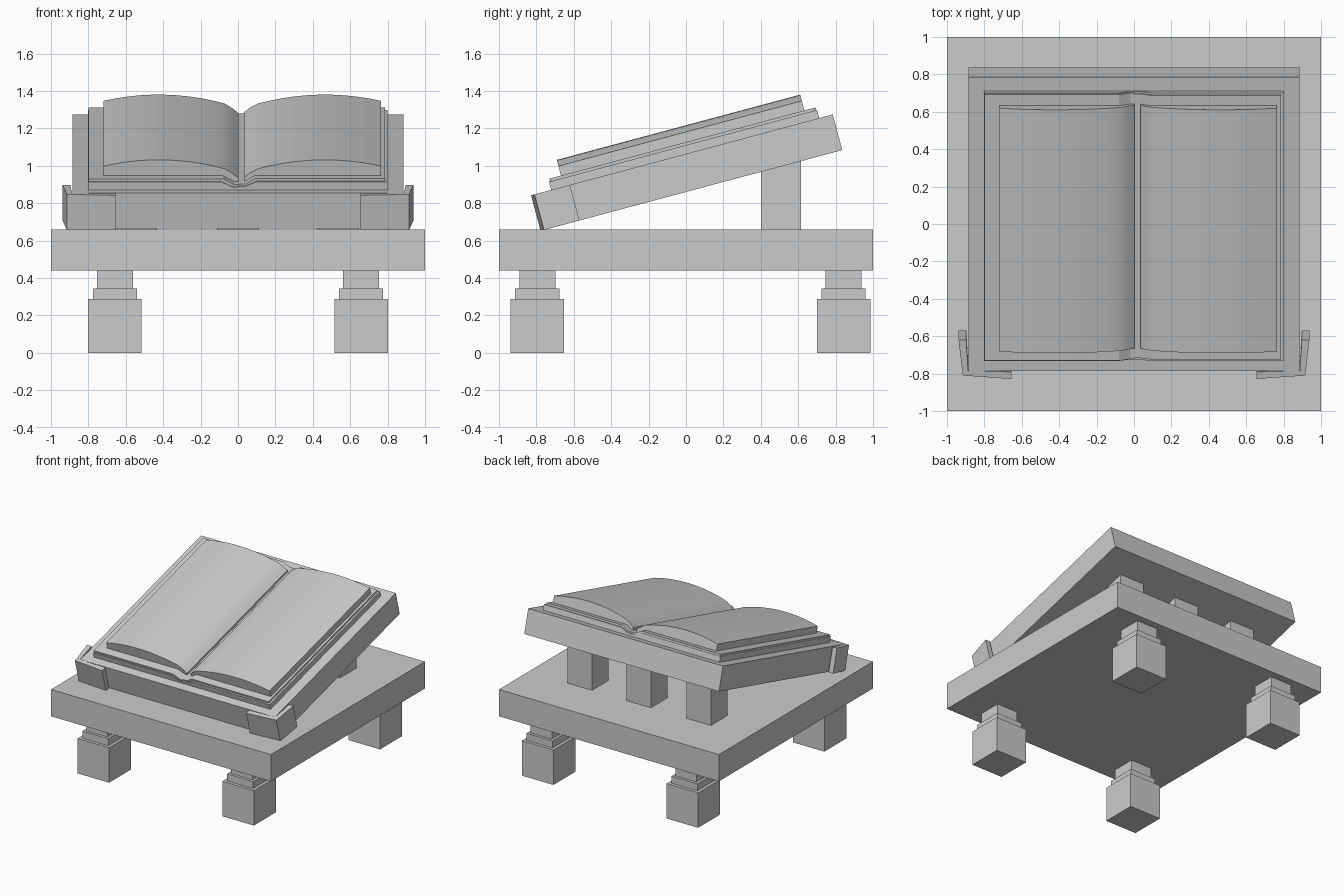
import bpy, bmesh, math
from mathutils import Matrix

if "Cube" in bpy.data.objects:
    bpy.data.objects.remove(bpy.data.objects["Cube"])

# Tilted frame: x across, y up the slope, z out of the board's top face
TILT = Matrix.Translation((0, -0.785, 0.854)) @ Matrix.Rotation(math.radians(15), 4, 'X')
IDENT = Matrix.Identity(4)


def prism(name, pts, to3d, a, b, matrix=IDENT, smooth=False):
    """Extrude a 2D outline between a and b; to3d maps (p, q, depth) to a point."""
    bm = bmesh.new()
    lo = [bm.verts.new(to3d(p, q, a)) for p, q in pts]
    hi = [bm.verts.new(to3d(p, q, b)) for p, q in pts]
    n = len(pts)
    bm.faces.new(lo)
    bm.faces.new(hi)
    for i in range(n):
        j = (i + 1) % n
        bm.faces.new((lo[i], lo[j], hi[j], hi[i]))
    bmesh.ops.recalc_face_normals(bm, faces=bm.faces)
    me = bpy.data.meshes.new(name)
    bm.to_mesh(me)
    bm.free()
    ob = bpy.data.objects.new(name, me)
    bpy.context.collection.objects.link(ob)
    ob.matrix_world = matrix
    if smooth:
        bpy.ops.object.select_all(action='DESELECT')
        ob.select_set(True)
        bpy.context.view_layer.objects.active = ob
        bpy.ops.object.shade_smooth_by_angle(angle=math.radians(25))
    return ob


def plan(p, q, d):
    return (p, q, d)


def across(p, q, d):
    return (p, d, q)


def side(p, q, d):
    return (d, p, q)


def box(name, x0, x1, y0, y1, z0, z1, matrix=IDENT):
    return prism(name, [(x0, y0), (x1, y0), (x1, y1), (x0, y1)], plan, z0, z1, matrix)


# Base slab
box("base_slab", -1, 1, -1, 1, 0.44, 0.66)

# Stepped feet
for sx in (-1, 1):
    for cy, row in ((-0.795, "front"), (0.843, "back")):
        cx = sx * 0.658
        for part, r, z0, z1 in (("foot", 0.143, 0, 0.287), ("collar", 0.118, 0.287, 0.345),
                                ("neck", 0.096, 0.345, 0.44)):
            box(f"{row}_{part}", cx - r, cx + r, cy - r, cy + r, z0, z1)

# Three support posts, cut to the slope of the board
for cx in (-0.545, 0, 0.535):
    prism("support_post", [(0.402, 0.66), (0.615, 0.66), (0.615, 1.03), (0.402, 0.973)],
          side, cx - 0.112, cx + 0.112)

# Sloped board
box("sloped_board", -0.885, 0.885, 0, 1.625, -0.197, 0, TILT)

# Flared corner brackets at the low edge
BRACKET = [(0.655, -0.045), (0.915, -0.026), (0.938, 0.17), (0.897, 0.17),
           (0.887, 0.0), (0.655, -0.006)]
for s in (-1, 1):
    prism("corner_bracket", [(s * x, y) for x, y in BRACKET], plan, -0.197, 0.0, TILT)

# Book cover with a dip at the spine: wide lower layer, inset upper layer
prism("book_cover", [(-0.803, 0.0), (0.80, 0.0), (0.80, 0.045), (0.10, 0.045), (0.04, 0.02),
                     (-0.03, 0.016), (-0.09, 0.045), (-0.803, 0.045)],
      across, 0.066, 1.55, TILT)
prism("left_endpaper", [(-0.80, 0.045), (-0.09, 0.045), (-0.03, 0.016), (0.0, 0.016),
                        (0.0, 0.028), (-0.02, 0.028), (-0.08, 0.06), (-0.80, 0.06)],
      across, 0.072, 1.545, TILT)
prism("right_endpaper", [(0.785, 0.045), (0.10, 0.045), (0.04, 0.02), (0.0, 0.016),
                         (0.0, 0.028), (0.04, 0.03), (0.09, 0.06), (0.785, 0.06)],
      across, 0.078, 1.54, TILT)


# Arched page blocks
def arch(x_out, x_in):
    top = []
    for i in range(11):
        t = i / 10
        n = 0.113 * (1 - t) + 0.098 * t + 0.042 * (1 - (2 * t - 1) ** 2)
        top.append((x_out + (x_in - x_out) * t, n))
    return top


prism("left_pages", [(-0.72, 0.06)] + arch(-0.72, -0.07)
      + [(-0.03, 0.072), (0.003, 0.046), (0.0, 0.014), (-0.085, 0.06)],
      across, 0.137, 1.484, TILT, True)
prism("right_pages", [(0.765, 0.06)] + arch(0.765, 0.105)
      + [(0.065, 0.076), (0.035, 0.052), (0.035, 0.022), (0.095, 0.06)],
      across, 0.137, 1.484, TILT, True)
